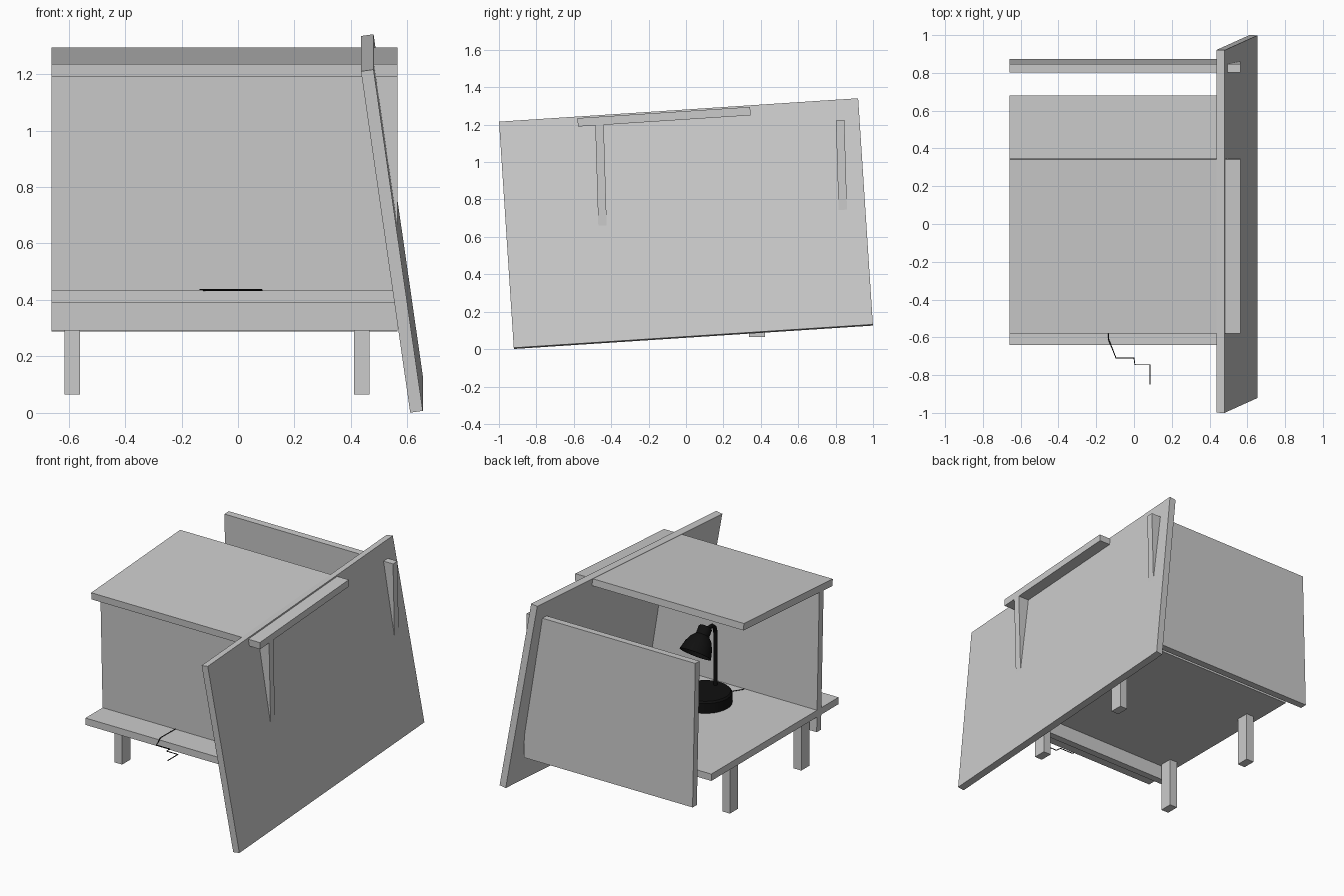
import bpy, bmesh, math
from mathutils import Matrix, Vector

cube = bpy.data.objects.get("Cube")
if cube:
    bpy.data.objects.remove(cube, do_unlink=True)


def material(name, value):
    mat = bpy.data.materials.new(name)
    mat.use_nodes = True
    colour = (value, value, value, 1)
    mat.diffuse_color = colour
    mat.node_tree.nodes["Principled BSDF"].inputs["Base Color"].default_value = colour
    return mat


GREY = material("light grey board", 0.6)
BLACK = material("black lamp", 0.005)


def add(name, data, mat):
    obj = bpy.data.objects.new(name, data)
    data.materials.append(mat)
    bpy.context.collection.objects.link(obj)
    return obj


def slab(name, centre, size, tilt=0.0, lean=0.0):
    """Box tilted about x after leaning about y."""
    bm = bmesh.new()
    turn = Matrix.Rotation(tilt, 4, 'X') @ Matrix.Rotation(lean, 4, 'Y')
    matrix = Matrix.Translation(centre) @ turn @ Matrix.Diagonal((*size, 1))
    bmesh.ops.create_cube(bm, size=1, matrix=matrix)
    mesh = bpy.data.meshes.new(name)
    bm.to_mesh(mesh)
    bm.free()
    return add(name, mesh, GREY)


def lathe(name, profile, matrix, sides=32):
    """Revolve (radius, height) points about the local z axis."""
    bm = bmesh.new()
    verts = [bm.verts.new((r, 0, h)) for r, h in profile]
    edges = [bm.edges.new(pair) for pair in zip(verts, verts[1:])]
    bmesh.ops.spin(bm, geom=verts + edges, cent=(0, 0, 0), axis=(0, 0, 1),
                   angle=math.tau, steps=sides)
    bmesh.ops.remove_doubles(bm, verts=bm.verts, dist=0.0005)
    bmesh.ops.recalc_face_normals(bm, faces=bm.faces)
    bm.transform(matrix)
    mesh = bpy.data.meshes.new(name)
    bm.to_mesh(mesh)
    bm.free()
    obj = add(name, mesh, BLACK)
    bpy.context.view_layer.objects.active = obj
    obj.select_set(True)
    bpy.ops.object.shade_smooth_by_angle(angle=math.radians(35))
    obj.select_set(False)
    return obj


def tube(name, points, radius):
    """Round tube along a path."""
    curve = bpy.data.curves.new(name, 'CURVE')
    curve.dimensions = '3D'
    curve.bevel_depth = radius
    curve.bevel_resolution = 2
    curve.use_fill_caps = True
    line = curve.splines.new('POLY')
    line.points.add(len(points) - 1)
    for point, co in zip(line.points, points):
        point.co = (*co, 1)
    return add(name, curve, BLACK)


# Shelter boards, all sharing one width and thickness
WIDTH, THICK, MID = 1.225, 0.045, -0.0475
slab("floor", (MID, 0.02, 0.4125), (WIDTH, 1.32, THICK))
slab("roof", (MID, -0.1175, 1.2425), (WIDTH, 0.925, THICK), tilt=0.065)
slab("front_wall", (MID, -0.449, 0.747), (WIDTH, THICK, 0.91), tilt=0.03)
slab("back_panel", (MID, 0.838, 0.757), (WIDTH, THICK, 0.935), tilt=0.03)

# Large leaning board that the others pass through
slab("leaning_side_board", (0.545, 0, 0.671), (THICK, 1.924, 1.224),
     tilt=0.065, lean=-0.143)

# Legs
for side, x in (("right", -0.5875), ("left", 0.4375)):
    for end, y in (("front", -0.36), ("back", 0.38)):
        slab(f"{end}_{side}_leg", (x, y, 0.2275), (0.055, 0.085, 0.325))

# Desk lamp
LAMP_X = -0.05
lathe("lamp_base", [(0, 0), (0.16, 0), (0.16, 0.065), (0.15, 0.075), (0, 0.075)],
      Matrix.Translation((LAMP_X, -0.13, 0.435)))
top, rim = Vector((LAMP_X, -0.135, 0.93)), Vector((LAMP_X, -0.025, 0.79))
aim = (rim - top).to_track_quat('Z', 'Y').to_matrix().to_4x4()
lathe("lamp_shade",
      [(0, 0), (0.035, 0), (0.042, 0.01), (0.042, 0.055), (0.065, 0.08),
       (0.085, 0.12), (0.1, 0.178), (0.094, 0.178), (0.08, 0.122), (0, 0.06)],
      Matrix.Translation(top) @ aim)
tube("lamp_stem", [(LAMP_X, -0.235, 0.5), (LAMP_X, -0.235, 0.85),
                   (LAMP_X, -0.225, 0.89), (LAMP_X, -0.2, 0.91),
                   (LAMP_X, -0.16, 0.91), (LAMP_X, -0.12, 0.89)], 0.013)

# Power cord running out past the floor edge
cord = [(LAMP_X, -0.28), (-0.13, -0.4), (-0.135, -0.61), (-0.095, -0.71), (0, -0.71),
        (0.005, -0.745), (0.085, -0.745), (0.085, -0.85)]
tube("power_cord", [(x, y, 0.435) for x, y in cord], 0.003)
